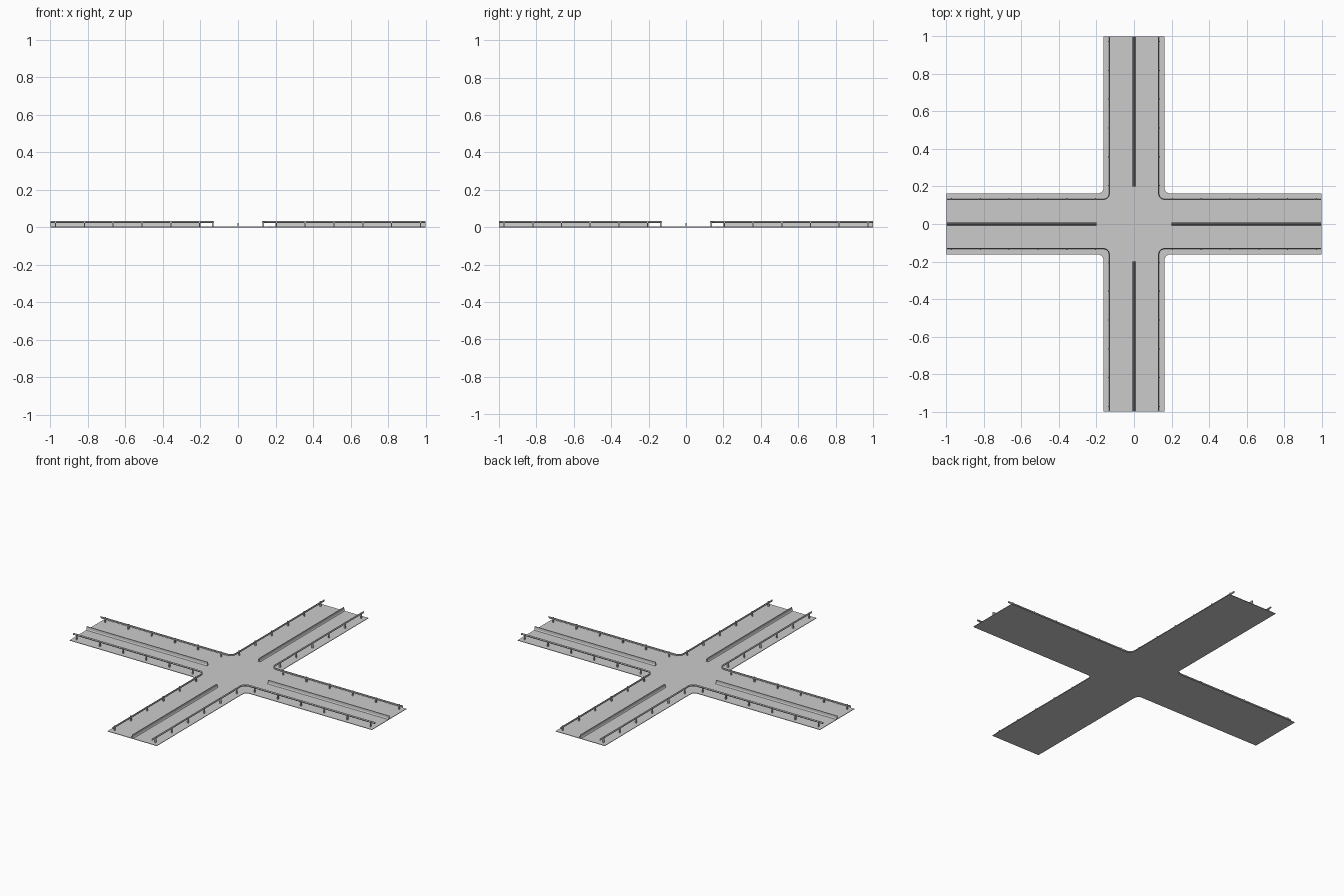
import bpy, bmesh, math
from mathutils import Matrix

if "Cube" in bpy.data.objects:
    bpy.data.objects.remove(bpy.data.objects["Cube"])

HALF, RAIL, R = 0.163, 0.132, 0.03


def finish(bm, name):
    bmesh.ops.recalc_face_normals(bm, faces=bm.faces)
    me = bpy.data.meshes.new(name)
    bm.to_mesh(me)
    bm.free()
    ob = bpy.data.objects.new(name, me)
    bpy.context.collection.objects.link(ob)
    return ob


def corner_path(d, r, n=6):
    """Path of one inner corner, from the +x arm end to the +y arm end."""
    c = d + r
    arc = [(c - r * math.sin(a), c - r * math.cos(a))
           for a in (math.pi / 2 * i / n for i in range(n + 1))]
    return [(1, d)] + arc + [(d, 1)]


def turned(pts, k):
    a = k * math.pi / 2
    c, s = round(math.cos(a)), round(math.sin(a))
    return [(x * c - y * s, x * s + y * c) for x, y in pts]


def sweep(path, section, name, k):
    """Sweep a closed (outward offset, z) section along a corner path."""
    bm = bmesh.new()
    rings = []
    cols = [turned(corner_path(RAIL + o, R - o), k) for o, z in section]
    for i in range(len(path)):
        rings.append([bm.verts.new((*cols[j][i], section[j][1]))
                      for j in range(len(section))])
    m = len(section)
    for a, b in zip(rings, rings[1:]):
        for j in range(m):
            bm.faces.new((a[j], a[(j + 1) % m], b[(j + 1) % m], b[j]))
    bm.faces.new(rings[0])
    bm.faces.new(rings[-1])
    return finish(bm, name)


def box(bm, x0, x1, y0, y1, z0, z1):
    m = (Matrix.Translation(((x0 + x1) / 2, (y0 + y1) / 2, (z0 + z1) / 2))
         @ Matrix.Diagonal((x1 - x0, y1 - y0, z1 - z0, 1)))
    bmesh.ops.create_cube(bm, size=1, matrix=m)


# Cross-shaped road slab with rounded inner corners
bm = bmesh.new()
outline = [p for k in range(4) for p in turned(corner_path(HALF, 0.028), k)]
base = bm.faces.new([bm.verts.new((x, y, 0)) for x, y in outline])
ext = bmesh.ops.extrude_face_region(bm, geom=[base], use_keep_orig=True)
for v in ext["geom"]:
    if isinstance(v, bmesh.types.BMVert):
        v.co.z = 0.003
finish(bm, "road_slab")

# Grooved crash rail section
rail = [(-.003, .034), (-.003, .030), (.0, .0285), (-.003, .027), (-.003, .023),
        (-.001, .023), (.002, .0285), (-.001, .034)]
path = corner_path(RAIL, R)
for k in range(4):
    sweep(path, rail, f"guard_rail_{k}", k)

    # Posts behind the rail, along both legs of the corner
    bm = bmesh.new()
    for i in range(6):
        t = 0.205 + i * 0.1535
        box(bm, t - .003, t + .003, RAIL - .001, RAIL + .007, .003, .032)
        box(bm, RAIL - .001, RAIL + .007, t - .003, t + .003, .003, .032)
    bm.transform(Matrix.Rotation(k * math.pi / 2, 4, 'Z'))
    finish(bm, f"rail_posts_{k}")

    # Median barrier with a flared foot
    bm = bmesh.new()
    prof = [(-.007, .003), (.007, .003), (.0035, .009), (.0025, .023),
            (-.0025, .023), (-.0035, .009)]
    ends = [[bm.verts.new((x, y, z)) for y, z in prof] for x in (0.2, 1.0)]
    for f in ends:
        bm.faces.new(f)
    for j in range(6):
        n = (j + 1) % 6
        bm.faces.new((ends[0][j], ends[0][n], ends[1][n], ends[1][j]))
    bm.transform(Matrix.Rotation(k * math.pi / 2, 4, 'Z'))
    finish(bm, f"median_barrier_{k}")
